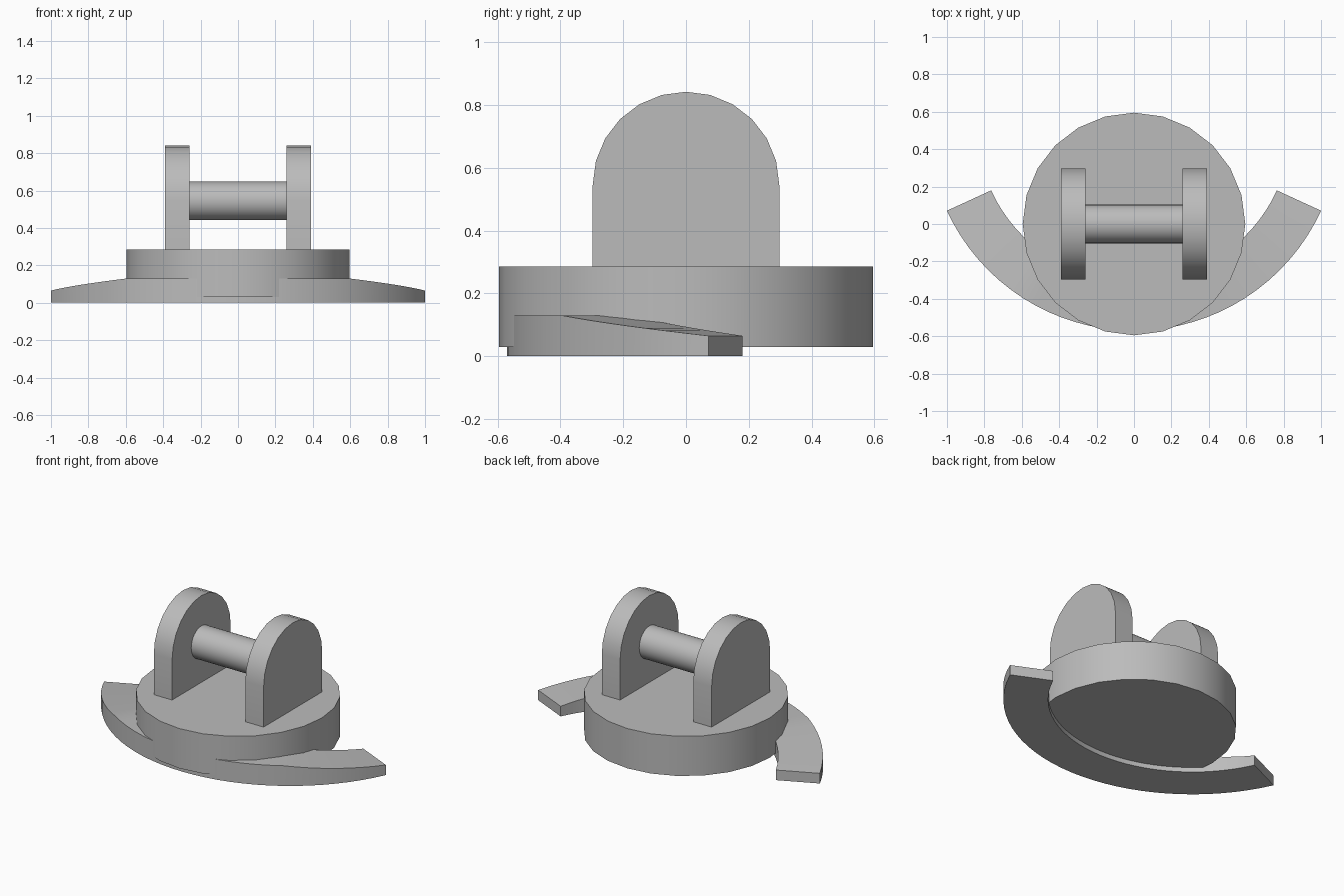
import bpy
import bmesh
from math import sin, cos, pi, radians
from mathutils import Vector

cube = bpy.data.objects.get("Cube")
if cube:
    bpy.data.objects.remove(cube, do_unlink=True)

# Single plain grey
grey = bpy.data.materials.new("plain_grey")
grey.use_nodes = True
colour = (0.5, 0.5, 0.5, 1)
grey.diffuse_color = colour
grey.node_tree.nodes["Principled BSDF"].inputs["Base Color"].default_value = colour


def finish(name, bm):
    """Turn a bmesh into a named, smooth-shaded object."""
    bmesh.ops.recalc_face_normals(bm, faces=bm.faces)
    mesh = bpy.data.meshes.new(name)
    bm.to_mesh(mesh)
    bm.free()
    obj = bpy.data.objects.new(name, mesh)
    bpy.context.collection.objects.link(obj)
    mesh.materials.append(grey)
    bpy.ops.object.select_all(action="DESELECT")
    obj.select_set(True)
    bpy.context.view_layer.objects.active = obj
    bpy.ops.object.shade_smooth_by_angle(angle=radians(30))
    return obj


def prism(name, outline, direction):
    """Extrude a closed outline along a direction."""
    bm = bmesh.new()
    face = bm.faces.new([bm.verts.new(p) for p in outline])
    grown = bmesh.ops.extrude_face_region(bm, geom=[face], use_keep_orig=True)
    moved = [v for v in grown["geom"] if isinstance(v, bmesh.types.BMVert)]
    bmesh.ops.translate(bm, verts=moved, vec=Vector(direction))
    return finish(name, bm)


def arc(radius, steps, sweep):
    return [(radius * cos(sweep * i / steps), radius * sin(sweep * i / steps))
            for i in range(steps + 1)]


# Round base
prism("base_disc", [(x, y, 0.03) for x, y in arc(0.595, 24, 2 * pi)[:-1]],
      (0, 0, 0.255))

# Two upright lugs with rounded tops
AXLE_Z = 0.545
lug = [(0.297, 0.27)] + [(y, AXLE_Z + z) for y, z in arc(0.297, 12, pi)] + [(-0.297, 0.27)]
for name, x in (("left_lug", 0.26), ("right_lug", -0.39)):
    prism(name, [(x, y, z) for y, z in lug], (0.13, 0, 0))

# Crossbar between the lugs
prism("crossbar", [(-0.27, y, AXLE_Z + z) for y, z in arc(0.103, 32, 2 * pi)[:-1]],
      (0.54, 0, 0))

# Curved front foot: flat in the middle, tapering to both tips
CENTRE_Y, INNER, OUTER = 0.531, 0.841, 1.101
TIP, TAPER_START = radians(65.3), radians(32.65)
STEPS = 32
bm = bmesh.new()
rings = []
for i in range(STEPS + 1):
    a = TIP * (2 * i / STEPS - 1)
    top = 0.13 - 0.065 * max(0, abs(a) - TAPER_START) / (TIP - TAPER_START)
    corners = ((INNER, 0), (OUTER, 0), (OUTER, top), (INNER, top))
    rings.append([bm.verts.new((r * sin(a), CENTRE_Y - r * cos(a), z)) for r, z in corners])
for a, b in zip(rings, rings[1:]):
    for k in range(4):
        n = (k + 1) % 4
        bm.faces.new((a[k], a[n], b[n], b[k]))
bm.faces.new(rings[0])
bm.faces.new(rings[-1])
finish("front_foot", bm)
